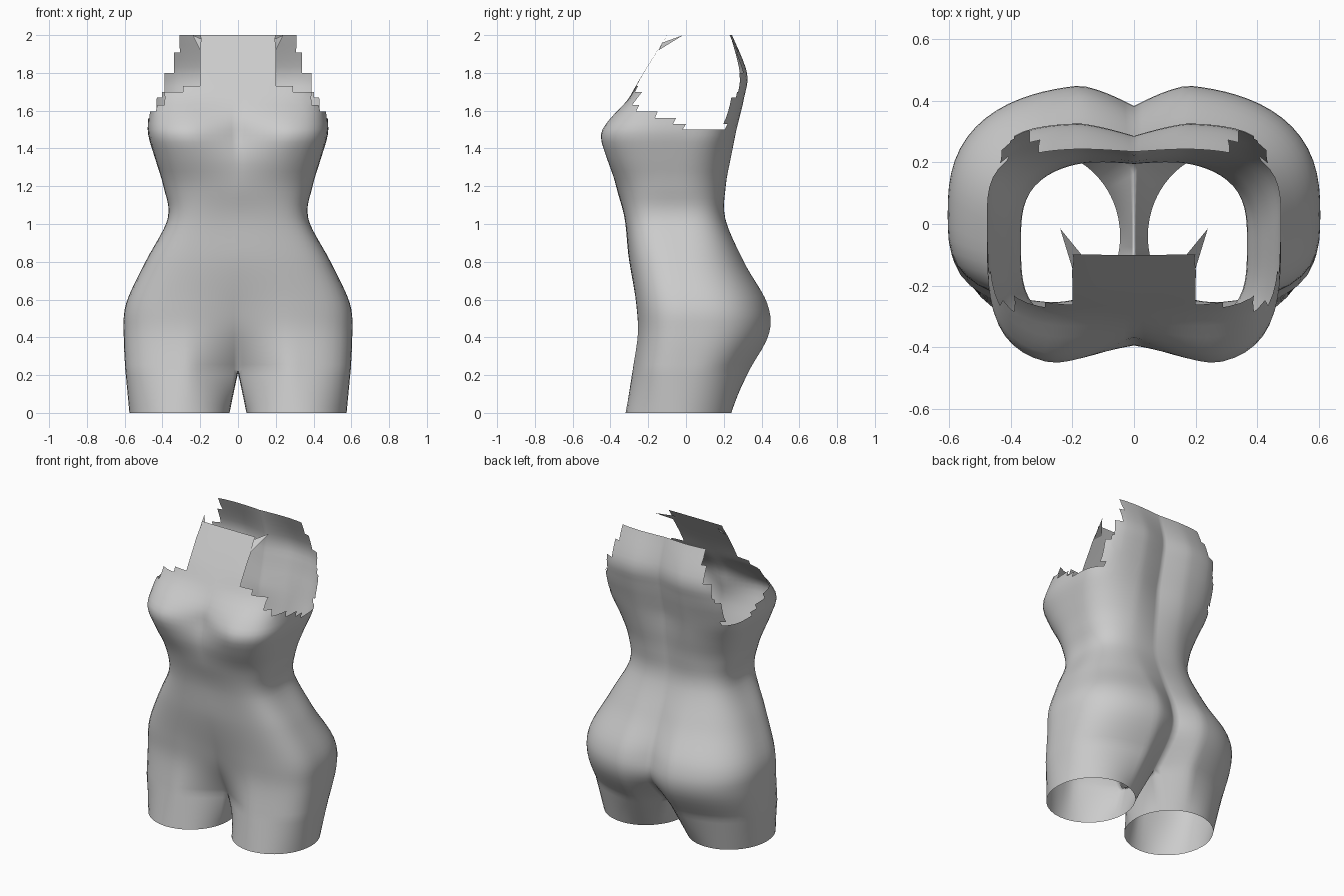
import bpy, bmesh
from math import sin, cos, pi, atan2

cube = bpy.data.objects.get("Cube")
if cube:
    bpy.data.objects.remove(cube, do_unlink=True)

grey = bpy.data.materials.new("plain grey")
grey.use_nodes = True
COLOUR = (0.6, 0.6, 0.6, 1)
grey.diffuse_color = COLOUR
grey.node_tree.nodes["Principled BSDF"].inputs["Base Color"].default_value = COLOUR

# Body levels: z, half width, side y, front y, back y, squareness, front dent, back dent
LEVELS = [
    (.23, .597, 0, -.29, .345, 2.5, .18, .15),
    (.42, .605, .03, -.262, .447, 2.6, .06, .08),
    (.58, .592, .03, -.27, .437, 2.6, .02, .07),
    (.80, .49, -.02, -.30, .315, 2.6, 0, .03),
    (1.03, .372, -.05, -.325, .213, 3, 0, .01),
    (1.20, .395, -.05, -.37, .22, 2.6, 0, .02),
    (1.35, .44, -.04, -.435, .245, 2.8, .04, .03),
    (1.47, .475, 0, -.465, .265, 3.2, .09, .04),
    (1.56, .475, .05, -.41, .285, 3.4, .05, .04),
    (1.67, .46, .08, -.30, .31, 4, 0, .04),
    (1.80, .45, .10, -.225, .325, 4, 0, .04),
    (2.00, .44, .05, -.10, .245, 4, 0, .01),
]
COLS, BRIDGE, LEG_ROWS = 44, 8, 7
ROW_STEP = 0.035
FRONT_SQUARENESS = 0.7


def half_section(level):
    """Half cross-section from front centre, round the side, to back centre."""
    z, w, side, front, back, squareness, front_dent, back_dent = level
    points = []
    for i in range(COLS + 1):
        a = -pi / 2 + pi * i / COLS
        depth = back - side if a > 0 else side - front
        n = squareness if a > 0 else squareness + FRONT_SQUARENESS
        r = (abs(cos(a) / w) ** n + abs(sin(a) / depth) ** n) ** (-1 / n)
        x = 0 if i in (0, COLS) else r * cos(a)
        y = side + r * sin(a)
        if a > 0:
            y -= back_dent * max(0, 1 - x / .18) ** 1.3
        else:
            y += front_dent * max(0, 1 - x / .27) ** 1.2
        points.append((x, y, z))
    return points


def smooth_level(i, s):
    """Level a fraction s of the way from level i to the next, on a smooth curve."""
    last = len(LEVELS) - 1
    around = [LEVELS[min(max(i + k, 0), last)] for k in (-1, 0, 1, 2)]
    return [b + s / 2 * (c - a + s * (2 * a - 5 * b + 4 * c - d + s * (3 * (b - c) + d - a)))
            for a, b, c, d in zip(*around)]


def stepped(x, steps, lowest):
    """Height of an edge that drops in steps away from the centre."""
    for limit, height in steps:
        if x < limit:
            return height
    return lowest


FRONT_STEPS = [(.2, 3), (.29, 1.74), (.39, 1.69)]
BACK_STEPS = [(.31, 3), (.34, 1.91), (.39, 1.81)]


def kept(c):
    """True where the cloth remains around the neck and arm openings."""
    if c.y < 0:
        top = stepped(c.x, FRONT_STEPS, 1.52 - c.y * .36)
    elif c.y > .2:
        top = stepped(c.x, BACK_STEPS, min(1.71, 1.51 + (c.y - .2) * 3))
    else:
        top = 1.515
    return c.z < top


def bridge_rows(bm, low, high, closed=False):
    count = len(low)
    for i in range(count if closed else count - 1):
        j = (i + 1) % count
        bm.faces.new((low[i], low[j], high[j], high[i]))


def split_panel(bm, steps, facing):
    """Cut upright lines into the front (-1) or back (1) panel."""
    for limit, height in steps:
        panel = []
        for f in bm.faces:
            c = f.calc_center_median()
            if c.z > 1.62 and c.y * facing > 0:
                panel.append(f)
        edges = {e for f in panel for e in f.edges}
        verts = {v for f in panel for v in f.verts}
        bmesh.ops.bisect_plane(bm, geom=panel + list(edges) + list(verts), dist=.003,
                               plane_co=(limit, 0, 0), plane_no=(1, 0, 0))


bm = bmesh.new()

# Torso, from the crotch to the neck
sections = [half_section(LEVELS[0])]
for i in range(len(LEVELS) - 1):
    steps = round((LEVELS[i + 1][0] - LEVELS[i][0]) / ROW_STEP)
    for k in range(1, steps + 1):
        sections.append(half_section(smooth_level(i, k / steps)))
rows = [[bm.verts.new(p) for p in section] for section in sections]
for low, high in zip(rows, rows[1:]):
    bridge_rows(bm, low, high)

# Straight-sided openings at the neck and arms
split_panel(bm, FRONT_STEPS, -1)
split_panel(bm, BACK_STEPS, 1)
cut = [f for f in bm.faces if not kept(f.calc_center_median())]
bmesh.ops.delete(bm, geom=cut, context='FACES')
bmesh.ops.remove_doubles(bm, verts=[v for v in bm.verts if v.co.z > 1.6], dist=.007)

# Crotch saddle joining front centre to back centre
start, end = sections[0][-1], sections[0][0]
saddle = []
for k in range(1, BRIDGE + 1):
    u = k / (BRIDGE + 1)
    saddle.append((0, start[1] + (end[1] - start[1]) * u, start[2] - .02 * sin(pi * u)))

# Leg, easing from the hip outline to a round open end
ring = sections[0] + saddle
previous = rows[0] + [bm.verts.new(p) for p in saddle]
leg_x, leg_y, leg_rx, leg_ry = .31, -.04, .265, .28
for k in range(1, LEG_ROWS + 1):
    s = k / LEG_ROWS
    current = []
    for x, y, z in ring:
        a = atan2(y - leg_y, x - leg_x)
        ex, ey = leg_x + leg_rx * cos(a), leg_y + leg_ry * sin(a)
        current.append(bm.verts.new((x + (ex - x) * s, y + (ey - y) * s, z * (1 - s))))
    bridge_rows(bm, current, previous, closed=True)
    previous = current

# Torn shoulder tip
tip = [bm.verts.new(p) for p in ((.24, -.015, 2), (.2, -.145, 1.92), (.15, -.125, 1.96))]
bm.faces.new(tip)

mesh = bpy.data.meshes.new("torso_shell")
bm.to_mesh(mesh)
bm.free()
mesh.materials.append(grey)
for polygon in mesh.polygons:
    polygon.use_smooth = True
torso = bpy.data.objects.new("torso_shell", mesh)
bpy.context.collection.objects.link(torso)

# Mirror to the other side
mirror = torso.modifiers.new("mirror", 'MIRROR')
mirror.use_axis[0] = True
mirror.use_mirror_merge = True
mirror.merge_threshold = 0.0005
